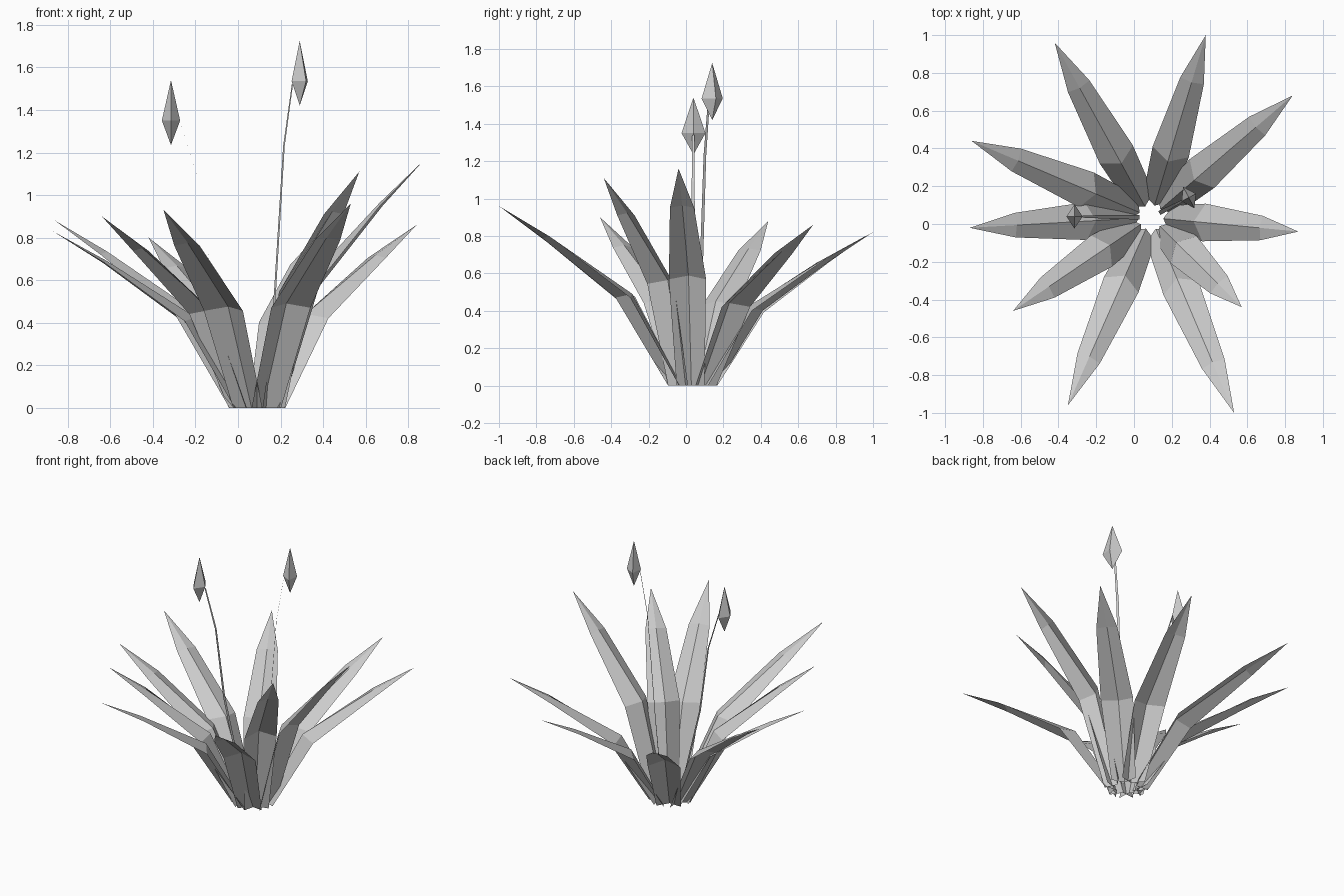
import bpy
from math import atan2, cos, sin, hypot

if "Cube" in bpy.data.objects:
    bpy.data.objects.remove(bpy.data.objects["Cube"])

CX, CY = 0.09, 0.035          # centre of the rosette


def mesh_object(name, verts, faces):
    me = bpy.data.meshes.new(name)
    me.from_pydata(verts, [], faces)
    me.update()
    ob = bpy.data.objects.new(name, me)
    bpy.context.collection.objects.link(ob)
    return ob


def polar(az, r, t, z):
    """Point at radius r, sideways offset t and height z along azimuth az."""
    return (CX + r * cos(az) - t * sin(az), CY + r * sin(az) + t * cos(az), z)


def leaf(name, x, y, z):
    """Folded three-segment blade ending at the given tip."""
    az, R = atan2(y - CY, x - CX), hypot(x - CX, y - CY)
    # edge radius, edge height, half width, ridge inset, ridge lift
    rows = [(0.11, 0.0, 0.075, 0.045, 0.0),
            (0.36 * R, 0.49 * z, 0.1, 0.055, 0.02),
            (0.75 * R, 0.82 * z, 0.065, 0.01, 0.012)]
    verts = []
    for r, h, w, inset, lift in rows:
        verts += [polar(az, r, -w, h), polar(az, r - inset, 0, h + lift), polar(az, r, w, h)]
    verts.append((x, y, z))
    faces = [(a, a + 3, a + 4, a + 1) for a in (0, 1, 3, 4)] + [(6, 9, 7), (7, 9, 8)]
    mesh_object(name, verts, faces)


def stem(name, az, path):
    """Thin flat ribbon following (radius, height) points."""
    verts = []
    for i, (r, z) in enumerate(path):
        w = 0.012 - 0.002 * i
        verts += [polar(az, r, -w, z), polar(az, r, w, z)]
    faces = [(2 * i, 2 * i + 2, 2 * i + 3, 2 * i + 1) for i in range(len(path) - 1)]
    mesh_object(name, verts, faces)


def bud(name, az, r, z_low, z_mid, z_top):
    """Four-sided double pyramid."""
    a, b = 0.043, 0.064
    verts = [polar(az, r + a, 0, z_mid), polar(az, r, b, z_mid),
             polar(az, r - a, 0, z_mid), polar(az, r, -b, z_mid),
             polar(az, r, 0, z_top), polar(az, r, 0, z_low)]
    faces = []
    for i in range(4):
        j = (i + 1) % 4
        faces += [(i, j, 4), (j, i, 5)]
    mesh_object(name, verts, faces)


# leaves, one per tip position
tips = [(-0.42, 0.96, 0.80), (0.38, 1.0, 0.82), (0.84, 0.68, 0.86), (0.87, -0.04, 1.16),
        (0.57, -0.44, 1.11), (0.53, -1.0, 0.96), (-0.35, -0.96, 0.93), (-0.64, -0.46, 0.90),
        (-0.87, -0.02, 0.83), (-0.86, 0.44, 0.88)]
for i, tip in enumerate(tips):
    leaf(f"leaf_{i + 1}", *tip)

# flower stalks and buds
left, right = atan2(0.005, -0.405), atan2(0.105, 0.2)
stem("left_stem", left, [(0.06, 0.0), (0.22, 0.65), (0.283, 1.09), (0.362, 1.34)])
bud("left_bud", left, 0.405, 1.235, 1.35, 1.54)
stem("right_stem", right, [(0.05, 0.0), (0.095, 0.55), (0.142, 1.23), (0.187, 1.52)])
bud("right_bud", right, 0.226, 1.42, 1.535, 1.725)
